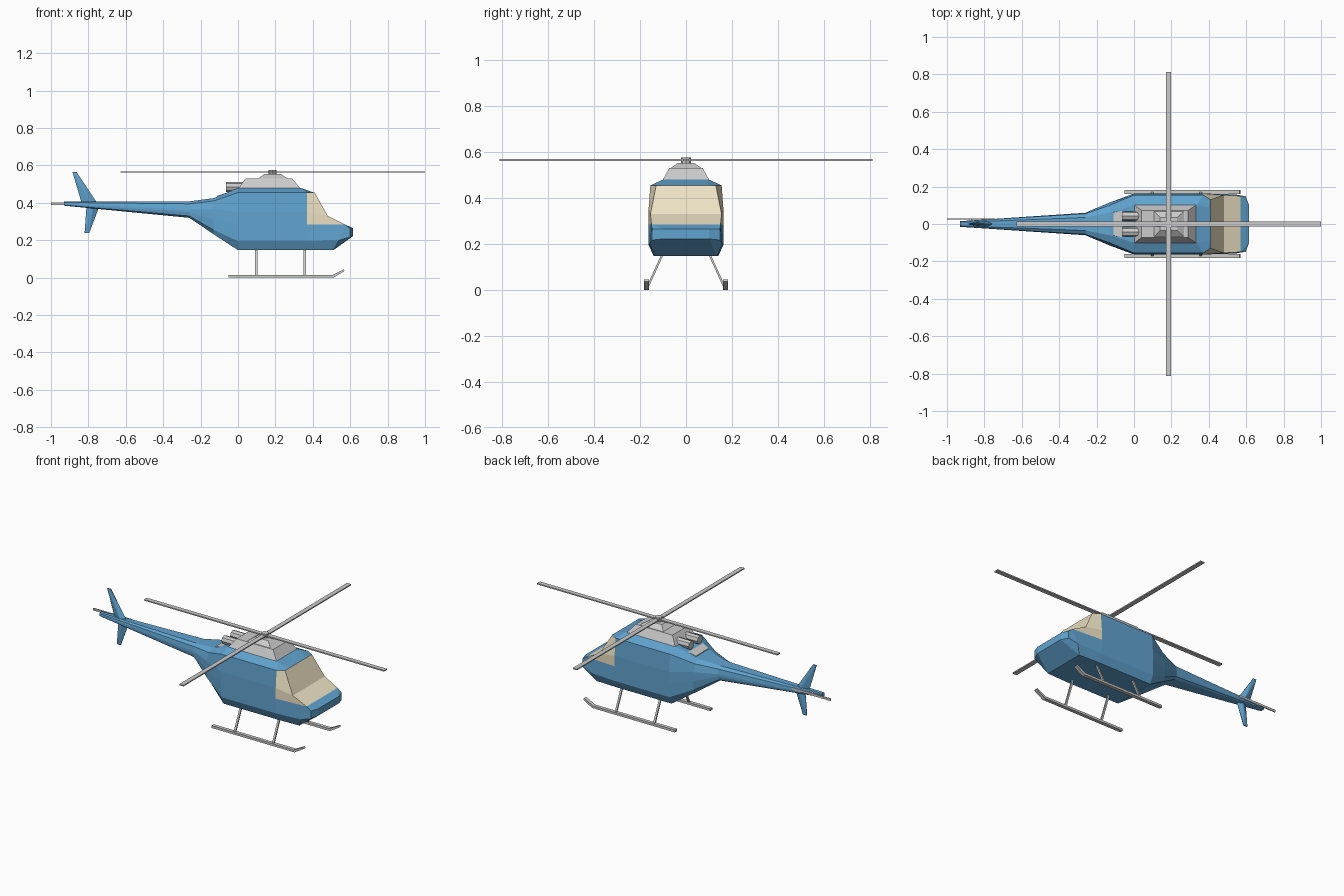
import bpy, bmesh
from mathutils import Vector

if "Cube" in bpy.data.objects:
    bpy.data.objects.remove(bpy.data.objects["Cube"])

BLUE = bpy.data.materials.new("blue_paint")
BLUE.diffuse_color = (0.12, 0.37, 0.63, 1)
BLUE.use_nodes = True
BLUE.node_tree.nodes["Principled BSDF"].inputs["Base Color"].default_value = BLUE.diffuse_color
CREAM = bpy.data.materials.new("cream_glass")
CREAM.diffuse_color = (0.85, 0.76, 0.55, 1)
CREAM.use_nodes = True
CREAM.node_tree.nodes["Principled BSDF"].inputs["Base Color"].default_value = CREAM.diffuse_color


def finish(bm, name, mat=None):
    bmesh.ops.recalc_face_normals(bm, faces=bm.faces)
    me = bpy.data.meshes.new(name)
    bm.to_mesh(me)
    bm.free()
    ob = bpy.data.objects.new(name, me)
    bpy.context.collection.objects.link(ob)
    if mat:
        me.materials.append(mat)
    return ob


def flip(p):
    return (p[0], -p[1], p[2])


def panels(name, half_faces, chains, mat):
    """Mirrored side faces, plus strips spanning both sides along each chain."""
    bm = bmesh.new()
    faces = list(half_faces) + [[flip(p) for p in f] for f in half_faces]
    for c in chains:
        faces += [[a, b, flip(b), flip(a)] for a, b in zip(c, c[1:])]
    for f in faces:
        bm.faces.new([bm.verts.new(p) for p in f])
    bmesh.ops.remove_doubles(bm, verts=bm.verts, dist=1e-5)
    return finish(bm, name, mat)


def hull(name, pts, mat=None):
    bm = bmesh.new()
    for p in pts:
        bm.verts.new(p)
    res = bmesh.ops.convex_hull(bm, input=bm.verts)
    junk = [g for g in res["geom_interior"] if isinstance(g, bmesh.types.BMVert)]
    bmesh.ops.delete(bm, geom=junk, context='VERTS')
    bmesh.ops.dissolve_limit(bm, angle_limit=0.01, verts=bm.verts, edges=bm.edges)
    return finish(bm, name, mat)


def rect(x0, x1, y, z, cy=0):
    return [(x, cy + s * y, z) for x in (x0, x1) for s in (-1, 1)]


def box(name, x0, x1, y, z0, z1, cy=0, mat=None):
    return hull(name, rect(x0, x1, y, z0, cy) + rect(x0, x1, y, z1, cy), mat)


def cylinder(name, r, depth, loc, axis, sides=8):
    bm = bmesh.new()
    bmesh.ops.create_cone(bm, cap_ends=True, segments=sides, radius1=r, radius2=r, depth=depth)
    q = Vector((0, 0, 1)).rotation_difference(Vector(axis))
    for v in bm.verts:
        v.co = q @ v.co + Vector(loc)
    return finish(bm, name)


# Fuselage half sections, bottom to roof: bottom, chine, sill, waist, shoulder, roof
def section(x, *yz):
    return [(x, -y, z) for y, z in yz]


tip = section(-.93, (.01, .385), (.014, .388), (.015, .393), (.015, .396), (.014, .402), (.009, .407))
boom = section(-.26, (.04, .32), (.055, .33), (.06, .35), (.06, .365), (.055, .395), (.035, .408))
flare = section(-.13, (.09, .232), (.11, .255), (.115, .31), (.115, .365), (.1, .41), (.06, .425))
cabin = section(0, (.14, .147), (.163, .195), (.163, .285), (.163, .35), (.155, .455), (.1, .48))
door = section(.37, (.14, .147), (.163, .195), (.163, .285), (.163, .35), (.155, .455), (.1, .48))
door[5] = (.335, -.1, .48)
front = [(.51, -.135, .147), (.54, -.158, .2), (.57, -.15, .285),
         (.48, -.155, .33), (.41, -.13, .455), (.4, -.09, .457)]
rings = [tip, boom, flare, cabin, door, front]

body, glass = [], []
for a, b in zip(rings, rings[1:]):
    for i in range(5):
        target = glass if b is front and i in (2, 3) else body
        target.append([a[i], b[i], b[i + 1], a[i + 1]])

# Nose facets
side_lo, side_hi = (.598, -.148, .217), (.598, -.148, .265)
nose_lo, nose_hi = (.615, -.1, .222), (.615, -.1, .265)
body += [[front[0], front[1], side_lo, nose_lo],
         [front[1], front[2], side_hi, side_lo],
         [side_lo, side_hi, nose_hi, nose_lo],
         [front[2], side_hi, nose_hi]]
underside = [r[0] for r in rings] + [nose_lo, nose_hi, front[2]]
roof = [r[5] for r in rings] + [front[4]]
panels("fuselage", body, [underside, roof, tip], BLUE)
panels("windscreen", glass, [[front[2], front[3], front[4]]], CREAM)

# Engine cowling on the roof with its rear fairing
hull("engine_cowling", rect(0, .335, .103, .475) + rect(.04, .29, .073, .53))
hull("cowling_fairing", rect(-.11, .06, .065, .42) + rect(-.11, -.1, .062, .438)
     + rect(.05, .06, .09, .49))
hull("mast_fairing", rect(.105, .27, .07, .528) + rect(.14, .23, .035, .553))
for s in (-1, 1):
    cylinder("exhaust_pipe", .026, .11, (-.01, s * .042, .485), (1, 0, 0))

# Main rotor
cylinder("rotor_hub", .021, .03, (.185, 0, .562), (0, 0, 1))
box("rotor_blades_long", -.628, 1.0, .014, .562, .569)
box("rotor_blades_cross", .171, .199, .812, .562, .569)


# Tail fins with a diamond cross-section
def fin(name, lead, mid, trail, z_root, tip_lead, tip_trail, z_tip):
    hull(name, [(lead, 0, z_root), (mid, -.018, z_root), (mid, .018, z_root), (trail, 0, z_root),
                (tip_lead, -.003, z_tip), (tip_lead, .003, z_tip),
                (tip_trail, -.003, z_tip), (tip_trail, .003, z_tip)], BLUE)


fin("upper_fin", -.75, -.785, -.835, .395, -.863, -.885, .565)
fin("lower_fin", -.74, -.775, -.81, .385, -.795, -.82, .24)

# Tail rotor on the far side
box("tail_rotor_blade", -1.0, -.74, .003, .388, .402, cy=.027)
cylinder("tail_rotor_hub", .01, .03, (-.87, .015, .395), (0, 1, 0), 6)

# Landing skids: runner, upturned toe and two struts each side
for s in (-1, 1):
    box("skid_runner", -.052, .51, .011, 0, .014, cy=s * .171)
    hull("skid_toe", rect(.505, .505, .011, .014, s * .171) + rect(.51, .51, .011, 0, s * .171)
         + rect(.565, .565, .011, .045, s * .171) + rect(.57, .57, .011, .036, s * .171))
    for x in (.097, .357):
        hull("skid_strut", rect(x - .006, x + .006, .005, .16, s * .1)
             + rect(x - .006, x + .006, .005, .01, s * .168))
